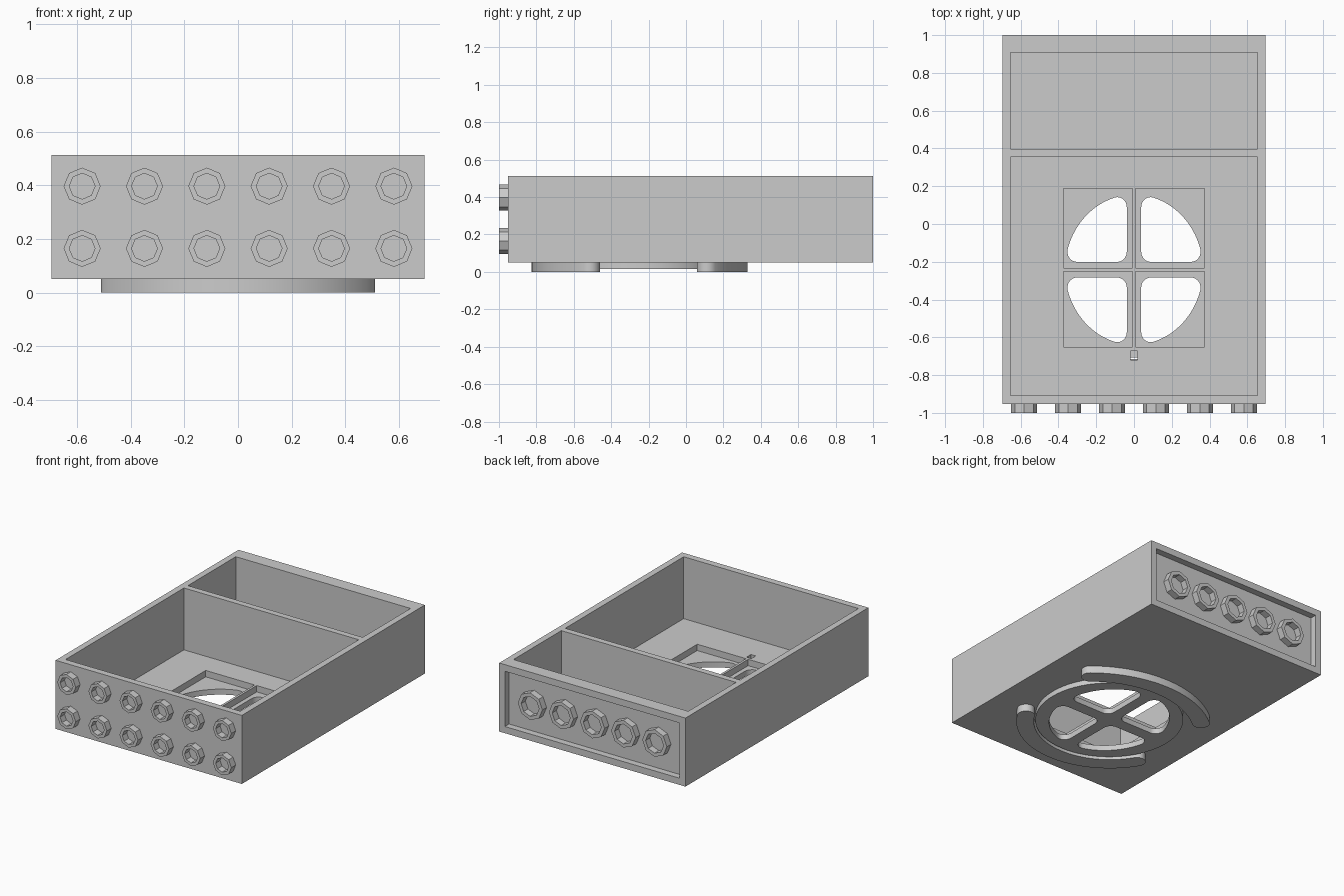
import bpy, bmesh
from math import sin, cos, pi, radians, atan2, sqrt

cube = bpy.data.objects.get("Cube")
if cube:
    bpy.data.objects.remove(cube, do_unlink=True)

grey = bpy.data.materials.new("plain_grey")
grey.use_nodes = True
colour = (0.6, 0.6, 0.6, 1)
grey.diffuse_color = colour
grey.node_tree.nodes["Principled BSDF"].inputs["Base Color"].default_value = colour

W, FRONT, BACK = 0.696, -0.953, 1.0     # shell half width and ends
BASE, TOP, T = 0.05, 0.513, 0.045       # shell heights and wall thickness
FLOOR = BASE + T
VENT_Y = -0.242                         # centre of the round vent


def finish(name, bm):
    bmesh.ops.recalc_face_normals(bm, faces=bm.faces)
    mesh = bpy.data.meshes.new(name)
    bm.to_mesh(mesh)
    bm.free()
    mesh.materials.append(grey)
    ob = bpy.data.objects.new(name, mesh)
    bpy.context.collection.objects.link(ob)
    return ob


def box(name, x0, x1, y0, y1, z0, z1):
    bm = bmesh.new()
    bmesh.ops.create_cube(bm, size=1)
    for v in bm.verts:
        v.co = ((x0 + x1) / 2 + v.co.x * (x1 - x0),
                (y0 + y1) / 2 + v.co.y * (y1 - y0),
                (z0 + z1) / 2 + v.co.z * (z1 - z0))
    return finish(name, bm)


def prism(name, outline, z0, z1):
    bm = bmesh.new()
    face = bm.faces.new([bm.verts.new((x, y, z0)) for x, y in outline])
    new = bmesh.ops.extrude_face_region(bm, geom=[face])["geom"]
    bmesh.ops.translate(bm, vec=(0, 0, z1 - z0),
                        verts=[g for g in new if isinstance(g, bmesh.types.BMVert)])
    # Close the end the extrusion started from if it was left open
    bmesh.ops.holes_fill(bm, edges=bm.edges, sides=0)
    return finish(name, bm)


def arc(cx, cy, r, a0, a1, n):
    return [(cx + r * cos(a0 + (a1 - a0) * i / n), cy + r * sin(a0 + (a1 - a0) * i / n))
            for i in range(n + 1)]


def activate(ob):
    bpy.ops.object.select_all(action='DESELECT')
    ob.select_set(True)
    bpy.context.view_layer.objects.active = ob


def cut(ob, cutters):
    activate(ob)
    for c in cutters:
        mod = ob.modifiers.new("cut", 'BOOLEAN')
        mod.operation = 'DIFFERENCE'
        mod.solver = 'EXACT'
        mod.object = c
        bpy.ops.object.modifier_apply(modifier=mod.name)


def smooth(ob):
    activate(ob)
    bpy.ops.object.shade_smooth_by_angle(angle=radians(25))


def window_outline(sx, sy):
    # Quarter disc with three rounded corners, mirrored by the signs
    R, r, g = 0.365, 0.05, 0.038
    k = g + r
    c = sqrt((R - r) ** 2 - k ** 2)
    a = atan2(k, c)
    pts = arc(k, k, r, pi, 1.5 * pi, 6)
    pts += arc(c, k, r, -pi / 2, a, 8)
    pts += arc(0, 0, R, a, pi / 2 - a, 16)[1:-1]
    pts += arc(k, c, r, pi / 2 - a, pi, 8)
    return [(sx * x, VENT_Y + sy * 1.09 * y) for x, y in pts]


# Shell, hollowed into two compartments, with a recessed back panel
shell = box("shell", -W, W, FRONT, BACK, BASE, TOP)
iw = W - T + 0.002
cutters = [
    box("front_cavity", -iw, iw, FRONT + T, 0.356, FLOOR, 1),
    box("rear_cavity", -iw, iw, 0.398, 0.909, FLOOR, 1),
    box("back_recess", -iw, iw, BACK - T, 1.2, BASE + T, TOP - T),
    box("small_pit", -0.018, 0.018, -0.719, -0.672, BASE - 0.01, 0.3),
]
# Four square pockets through the floor, each with a vent window in the boss below
windows = []
for sx in (-1, 1):
    for sy in (-1, 1):
        x0, x1 = sorted((sx * 0.008, sx * 0.373))
        y0, y1 = sorted((VENT_Y + sy * 0.01, VENT_Y + sy * 0.42 + 0.01))
        cutters.append(box("pocket", x0, x1, y0, y1, BASE + 0.002, 0.3))
        windows.append(prism("window", window_outline(sx, sy), -0.1, 0.08))
cut(shell, cutters + windows)
smooth(shell)

# Low round boss under the vent
boss = prism("vent_boss", arc(0, VENT_Y, 0.465, 0, 2 * pi, 64)[:-1], 0.015, BASE)
cut(boss, windows)
smooth(boss)
for c in cutters + windows:
    bpy.data.objects.remove(c, do_unlink=True)


def tab(name, y_end, y_mid):
    # Curved bar with round ends, its centre line an arc through three points
    half, r = 0.455, 0.055
    side = 1 if y_mid > y_end else -1
    rise = abs(y_mid - y_end)
    R = (half ** 2 + rise ** 2) / (2 * rise)
    a = atan2(R - rise, half)
    pts = arc(0, 0, R + r, a, pi - a, 32)
    pts += arc(-half, R - rise, r, pi - a, 2 * pi - a, 12)[1:-1]
    pts += arc(0, 0, R - r, pi - a, a, 32)
    pts += arc(half, R - rise, r, pi + a, 2 * pi + a, 12)[1:-1]
    smooth(prism(name, [(x, y_mid + side * (y - R)) for x, y in pts], 0, BASE))


# Curved locking tabs, the back one flatter than the front one
tab("back_tab", 0.113, 0.275)
tab("front_tab", -0.515, -0.77)


def nut(name, x, z, y0, y1, r_out, r_in):
    # Octagonal tube lying along y
    bm = bmesh.new()
    rings = [[bm.verts.new((x + r * cos(i * pi / 4), y, z + r * sin(i * pi / 4)))
              for i in range(8)]
             for r, y in ((r_out, y0), (r_out, y1), (r_in, y1), (r_in, y0))]
    for j in range(4):
        a, b = rings[j], rings[(j + 1) % 4]
        for i in range(8):
            k = (i + 1) % 8
            bm.faces.new((a[i], a[k], b[k], b[i]))
    return finish(name, bm)


# Two rows of nuts on the front, one row of larger nuts on the back
STEP = 0.2325
for z in (0.397, 0.165):
    for i in range(6):
        nut("front_nut", (i - 2.5) * STEP, z, -1.0, FRONT, 0.069, 0.048)
for i in range(5):
    nut("back_nut", (i - 2) * STEP, (BASE + TOP) / 2, BACK - T, BACK, 0.092, 0.067)
